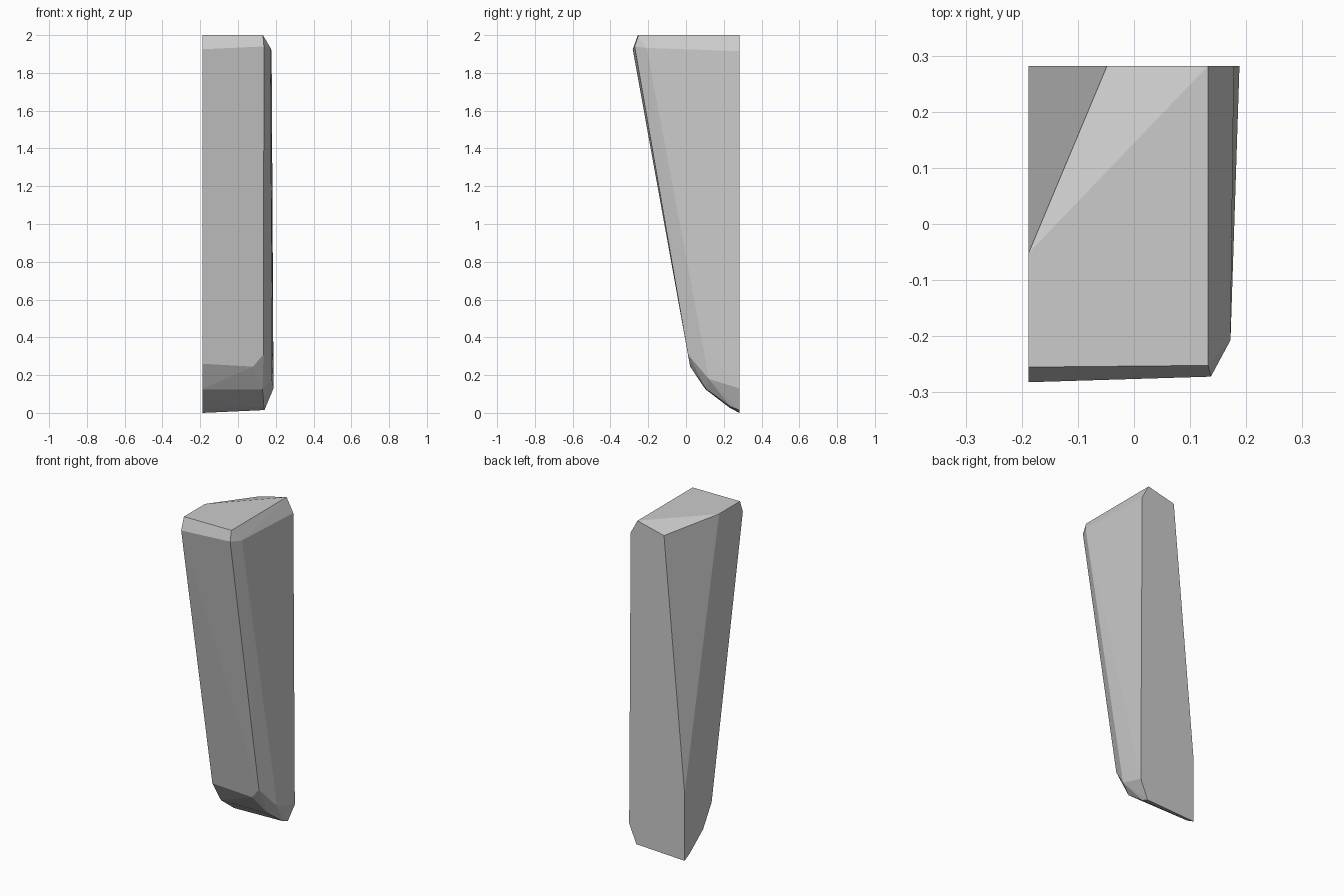
import bpy, bmesh, math

if "Cube" in bpy.data.objects:
    bpy.data.objects.remove(bpy.data.objects["Cube"])

LEFT, BACK = -0.188, 0.282

# Top rim, with the rear left corner sliced away
top = [(LEFT, -0.255, 2), (0.132, -0.252, 2), (0.132, BACK, 2),
       (-0.048, BACK, 1.957), (LEFT, -0.052, 2)]
# Lower edge of the top bevel
shoulder = [(LEFT, -0.282, 1.925), (0.137, -0.272, 1.94),
            (0.172, -0.207, 1.932), (0.178, BACK, 1.915)]
# Foot of the leaning front, and the end of the corner slice
foot = [(LEFT, 0.02, 0.26), (0.08, 0.022, 0.245), (0.135, 0.01, 0.31),
        (0.18, 0.09, 0.35), (LEFT, BACK, 0.41)]
# Chipped lower tip
tip = [(LEFT, 0.103, 0.125), (0.13, 0.108, 0.125), (0.179, 0.12, 0.18),
       (0.188, BACK, 0.13), (LEFT, 0.23, 0.028), (0.137, 0.235, 0.033),
       (0.14, BACK, 0.015), (LEFT, BACK, 0)]

# Faceted stone shard skinned around the rings
bm = bmesh.new()
for co in top + shoulder + foot + tip:
    bm.verts.new(co)
hull = bmesh.ops.convex_hull(bm, input=bm.verts)
loose = {g for g in hull["geom_interior"] + hull["geom_unused"]
         if isinstance(g, bmesh.types.BMVert)}
bmesh.ops.delete(bm, geom=list(loose), context='VERTS')
bmesh.ops.dissolve_limit(bm, angle_limit=math.radians(0.5),
                         verts=bm.verts, edges=bm.edges)
bmesh.ops.recalc_face_normals(bm, faces=bm.faces)

mesh = bpy.data.meshes.new("stone_shard")
bm.to_mesh(mesh)
bm.free()
bpy.context.collection.objects.link(bpy.data.objects.new("stone_shard", mesh))
